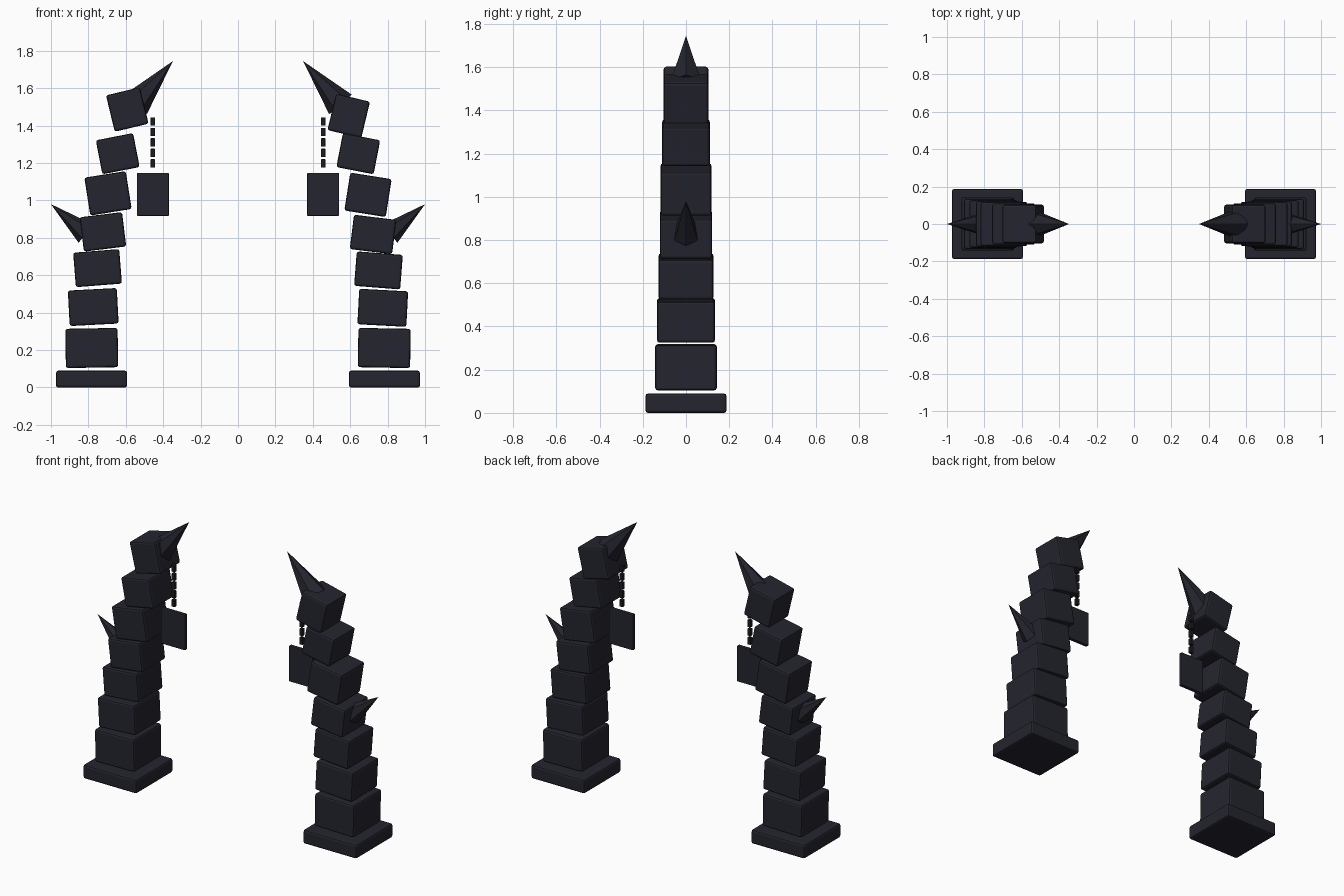
import bpy, bmesh, math
from mathutils import Vector, Matrix

if "Cube" in bpy.data.objects:
    bpy.data.objects.remove(bpy.data.objects["Cube"])


def material(name, rgb):
    m = bpy.data.materials.new(name)
    m.use_nodes = True
    m.diffuse_color = (*rgb, 1)
    m.node_tree.nodes["Principled BSDF"].inputs["Base Color"].default_value = (*rgb, 1)
    return m


STONE = material("dark slate", (0.018, 0.018, 0.028))
IRON = material("black iron", (0.012, 0.012, 0.015))


def add_object(name, bm, mat):
    mesh = bpy.data.meshes.new(name)
    bmesh.ops.recalc_face_normals(bm, faces=bm.faces)
    bm.to_mesh(mesh)
    bm.free()
    mesh.materials.append(mat)
    obj = bpy.data.objects.new(name, mesh)
    bpy.context.collection.objects.link(obj)
    return obj


def block(name, centre, size, tilt=0, bevel=0.012, mat=STONE):
    """Bevelled box tilted about the y axis."""
    bm = bmesh.new()
    bmesh.ops.create_cube(bm, size=1, matrix=Matrix.Diagonal((*size, 1)))
    bmesh.ops.bevel(bm, geom=bm.edges[:], offset=bevel, segments=2,
                    profile=0.5, affect='EDGES')
    obj = add_object(name, bm, mat)
    obj.location = centre
    obj.rotation_euler.y = math.radians(tilt)
    return obj


def horn(name, base, tip, radius, mat=STONE):
    """Six-sided spike from base to tip with a ridge in the xz plane."""
    base, tip = Vector(base), Vector(tip)
    side = Vector((0, 1, 0))
    across = (tip - base).normalized().cross(side)
    bm = bmesh.new()
    ring = []
    for i in range(6):
        a = i * math.tau / 6
        ring.append(bm.verts.new(base + radius * (math.cos(a) * across + math.sin(a) * side)))
    point = bm.verts.new(tip)
    bm.faces.new(ring)
    for i in range(6):
        bm.faces.new((ring[i], ring[(i + 1) % 6], point))
    return add_object(name, bm, mat)


# Stacked blocks: x, z on the left, z on the right, width, depth, height, tilt
STACK = [
    (0.782, 0.211, 0.211, 0.28, 0.285, 0.21, 1),
    (0.774, 0.426, 0.430, 0.262, 0.268, 0.19, 3),
    (0.751, 0.626, 0.638, 0.247, 0.254, 0.185, 4.5),
    (0.722, 0.818, 0.832, 0.228, 0.242, 0.185, 7),
    (0.695, 1.030, 1.038, 0.224, 0.236, 0.205, 9),
    (0.643, 1.250, 1.250, 0.203, 0.22, 0.185, 11),
    (0.592, 1.452, 1.486, 0.186, 0.206, 0.2, 13.5),
]

for label, s in (("left", 1), ("right", -1)):
    # Pillar
    block(f"{label}_base", (s * 0.783, 0, 0.045), (0.38, 0.375, 0.09))
    for i, (x, z_left, z_right, w, d, h, tilt) in enumerate(STACK):
        z = z_left if s > 0 else z_right
        block(f"{label}_block_{i + 1}", (s * x, 0, z), (w, d, h), s * tilt)

    # Horns
    horn(f"{label}_top_horn", (s * 0.548, 0, 1.513), (s * 0.348, 0, 1.745), 0.08)
    horn(f"{label}_side_horn", (s * 0.812, 0, 0.822), (s * 1.0, 0, 0.98), 0.063)

    # Hanging chain and plaque
    for i in range(5):
        block(f"{label}_chain_link_{i + 1}", (s * 0.455, 0, 1.198 + i * 0.056),
              (0.024, 0.024, 0.045), bevel=0.003, mat=IRON)
    block(f"{label}_plaque", (s * 0.455, 0, 1.032), (0.171, 0.025, 0.23), bevel=0.005)
